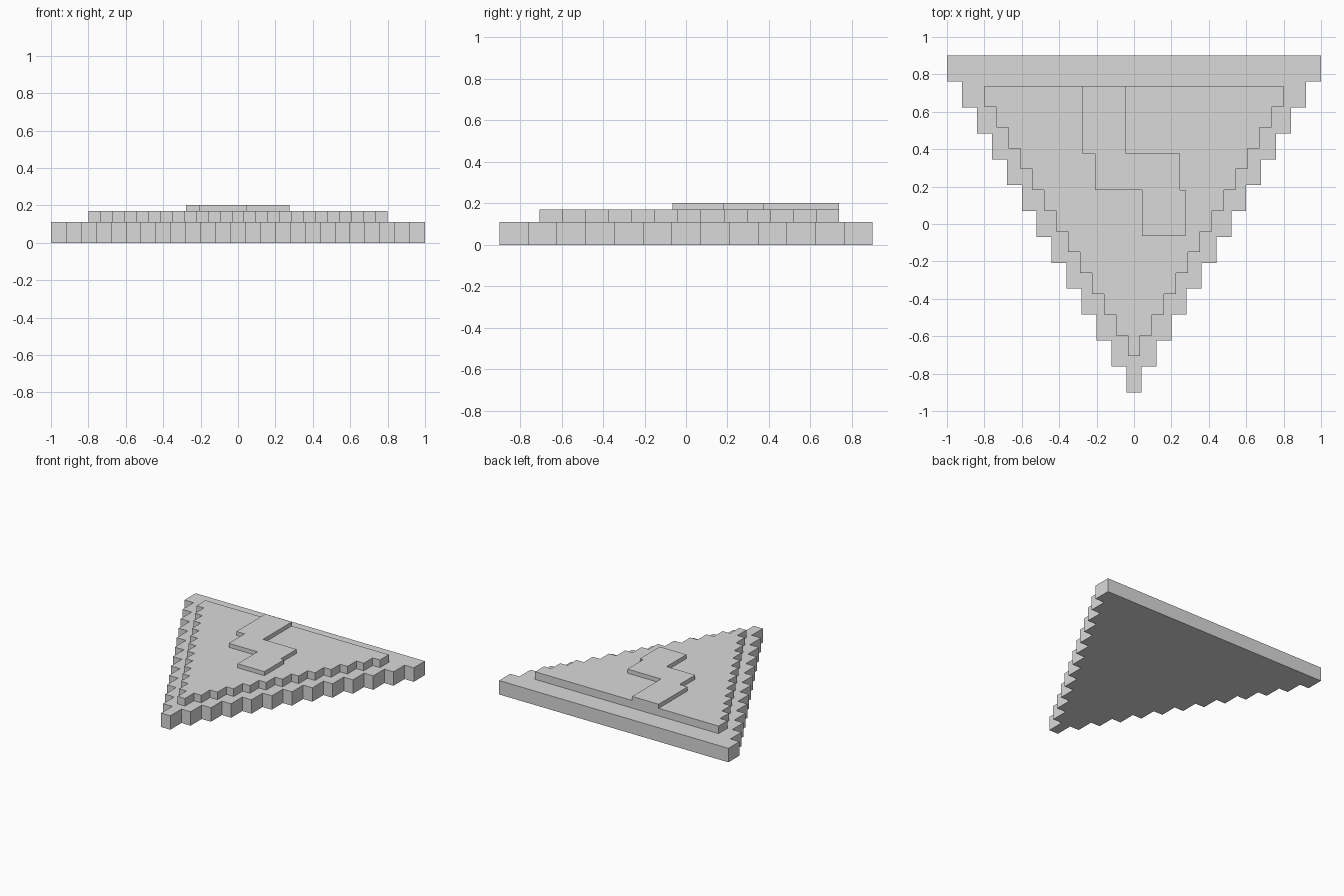
import bpy
import bmesh

cube = bpy.data.objects.get("Cube")
if cube:
    bpy.data.objects.remove(cube, do_unlink=True)

# Single flat grey for the whole emblem
grey = bpy.data.materials.new("light_grey")
grey.use_nodes = True
colour = (0.7, 0.7, 0.7, 1)
grey.diffuse_color = colour
grey.node_tree.nodes["Principled BSDF"].inputs["Base Color"].default_value = colour


def plate(name, outline, z0, z1):
    """Extrude a counter-clockwise outline between two heights."""
    bm = bmesh.new()
    face = bm.faces.new([bm.verts.new((x, y, z0)) for x, y in outline])
    out = bmesh.ops.extrude_face_region(bm, geom=[face], use_keep_orig=True)
    top = [v for v in out["geom"] if isinstance(v, bmesh.types.BMVert)]
    bmesh.ops.translate(bm, verts=top, vec=(0, 0, z1 - z0))
    bmesh.ops.recalc_face_normals(bm, faces=bm.faces)
    mesh = bpy.data.meshes.new(name)
    bm.to_mesh(mesh)
    bm.free()
    mesh.materials.append(grey)
    obj = bpy.data.objects.new(name, mesh)
    bpy.context.collection.objects.link(obj)
    return obj


def stepped_triangle(half_width, y_tip, y_back, rows=13):
    """Triangle with its tip to the front and staircase flanks."""
    right = []
    depth = (y_back - y_tip) / rows
    for i in range(rows):
        x = half_width * (2 * i + 1) / (2 * rows - 1)
        right += [(x, y_tip + i * depth), (x, y_tip + (i + 1) * depth)]
    return right + [(-x, y) for x, y in reversed(right)]


# Two stacked staircase triangles
plate("base_triangle", stepped_triangle(1.0, -0.9, 0.9), 0, 0.11)
plate("raised_triangle", stepped_triangle(0.8, -0.706, 0.737), 0.11, 0.17)

# Blocky zigzag bolt on top
bolt = [(-0.278, 0.737), (-0.278, 0.377), (-0.208, 0.377), (-0.208, 0.182),
        (0.042, 0.182), (0.042, -0.065), (0.275, -0.065), (0.275, 0.182),
        (0.247, 0.182), (0.247, 0.377), (-0.046, 0.377), (-0.046, 0.737)]
plate("zigzag_bolt", bolt, 0.17, 0.202)
